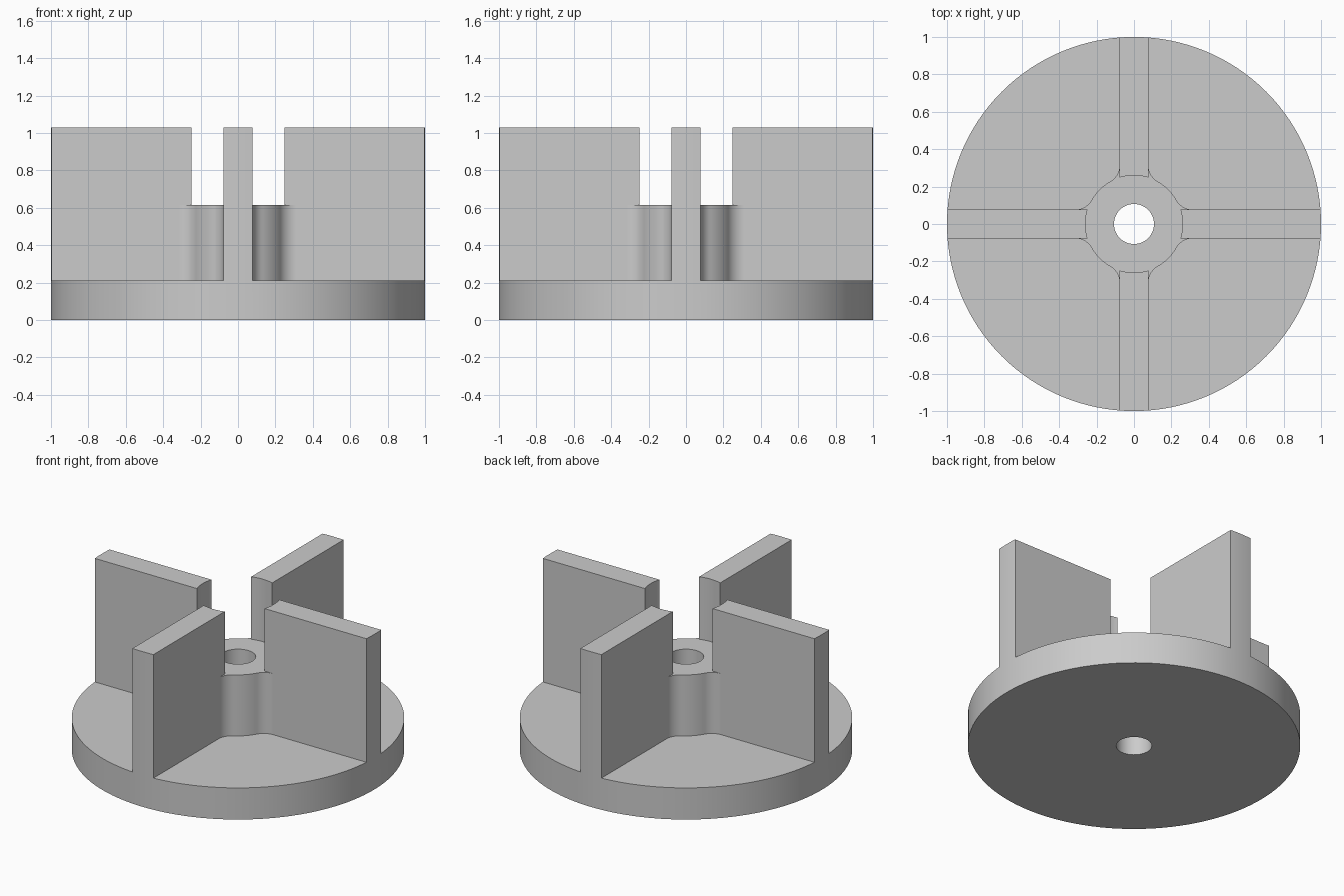
import bpy
from math import pi, cos, sin, sqrt, atan2

cube = bpy.data.objects.get("Cube")
if cube:
    bpy.data.objects.remove(cube, do_unlink=True)

RADIUS, BASE_TOP, BLADE_TOP = 1.0, 0.21, 1.03
HUB_RADIUS, HUB_TOP, BORE = 0.26, 0.615, 0.107
HALF_BLADE, FILLET = 0.077, 0.1

grey = bpy.data.materials.new("grey plastic")
grey.use_nodes = True
colour = (0.6, 0.6, 0.6, 1)
grey.diffuse_color = colour
grey.node_tree.nodes["Principled BSDF"].inputs["Base Color"].default_value = colour


def prism(name, outline, z0, z1):
    """Extrude a counter-clockwise outline between two heights."""
    n = len(outline)
    verts = [(x, y, z) for z in (z0, z1) for x, y in outline]
    faces = [tuple(reversed(range(n))), tuple(range(n, 2 * n))]
    faces += [(i, (i + 1) % n, (i + 1) % n + n, i + n) for i in range(n)]
    mesh = bpy.data.meshes.new(name)
    mesh.from_pydata(verts, [], faces)
    mesh.materials.append(grey)
    obj = bpy.data.objects.new(name, mesh)
    bpy.context.collection.objects.link(obj)
    return obj


def arc(cx, cy, r, start, end, steps):
    angles = [start + (end - start) * i / steps for i in range(steps + 1)]
    return [(cx + r * cos(a), cy + r * sin(a)) for a in angles]


def turn(points, quarter):
    c, s = cos(quarter * pi / 2), sin(quarter * pi / 2)
    return [(x * c - y * s, x * s + y * c) for x, y in points]


def circle(r, steps):
    return arc(0, 0, r, 0, 2 * pi, steps)[:-1]


def apply(obj, kind, **settings):
    mod = obj.modifiers.new(kind.title(), kind)
    for key, value in settings.items():
        setattr(mod, key, value)
    bpy.ops.object.select_all(action='DESELECT')
    bpy.context.view_layer.objects.active = obj
    obj.select_set(True)
    bpy.ops.object.modifier_apply(modifier=mod.name)


def combine(obj, other, operation):
    apply(obj, 'BOOLEAN', object=other, operation=operation, solver='EXACT')
    bpy.data.objects.remove(other, do_unlink=True)


# Round base, oversized until the final trim
impeller = prism("impeller", circle(RADIUS + 0.1, 128), 0, BASE_TOP)

# Four upright blades with concave inner ends
for q in range(4):
    inner = atan2(HALF_BLADE, sqrt(HUB_RADIUS ** 2 - HALF_BLADE ** 2))
    outline = [(RADIUS + 0.1, -HALF_BLADE), (RADIUS + 0.1, HALF_BLADE)]
    outline += arc(0, 0, HUB_RADIUS, inner, -inner, 10)
    blade = prism("blade", turn(outline, q), BASE_TOP / 2, BLADE_TOP)
    combine(impeller, blade, 'UNION')

# Hub whose wall sweeps into the blade sides through fillets
cy = HALF_BLADE + FILLET
cx = sqrt((HUB_RADIUS + FILLET) ** 2 - cy ** 2)
tangent = atan2(cy, cx)
quadrant = arc(cx, cy, FILLET, -pi / 2, tangent - pi, 12)
quadrant += arc(0, 0, HUB_RADIUS, tangent, pi / 2 - tangent, 12)[1:-1]
quadrant += arc(cy, cx, FILLET, -pi / 2 - tangent, -pi, 12)
hub_outline = [p for q in range(4) for p in turn(quadrant, q)]
combine(impeller, prism("hub", hub_outline, BASE_TOP / 3, HUB_TOP), 'UNION')

# Trim the rim round and drill the shaft bore
combine(impeller, prism("rim_trim", circle(RADIUS, 128), -1, 2), 'INTERSECT')
combine(impeller, prism("shaft_bore", circle(BORE, 64), -1, 2), 'DIFFERENCE')

bpy.ops.object.shade_smooth_by_angle(angle=pi / 6)
apply(impeller, 'WEIGHTED_NORMAL', keep_sharp=True)
